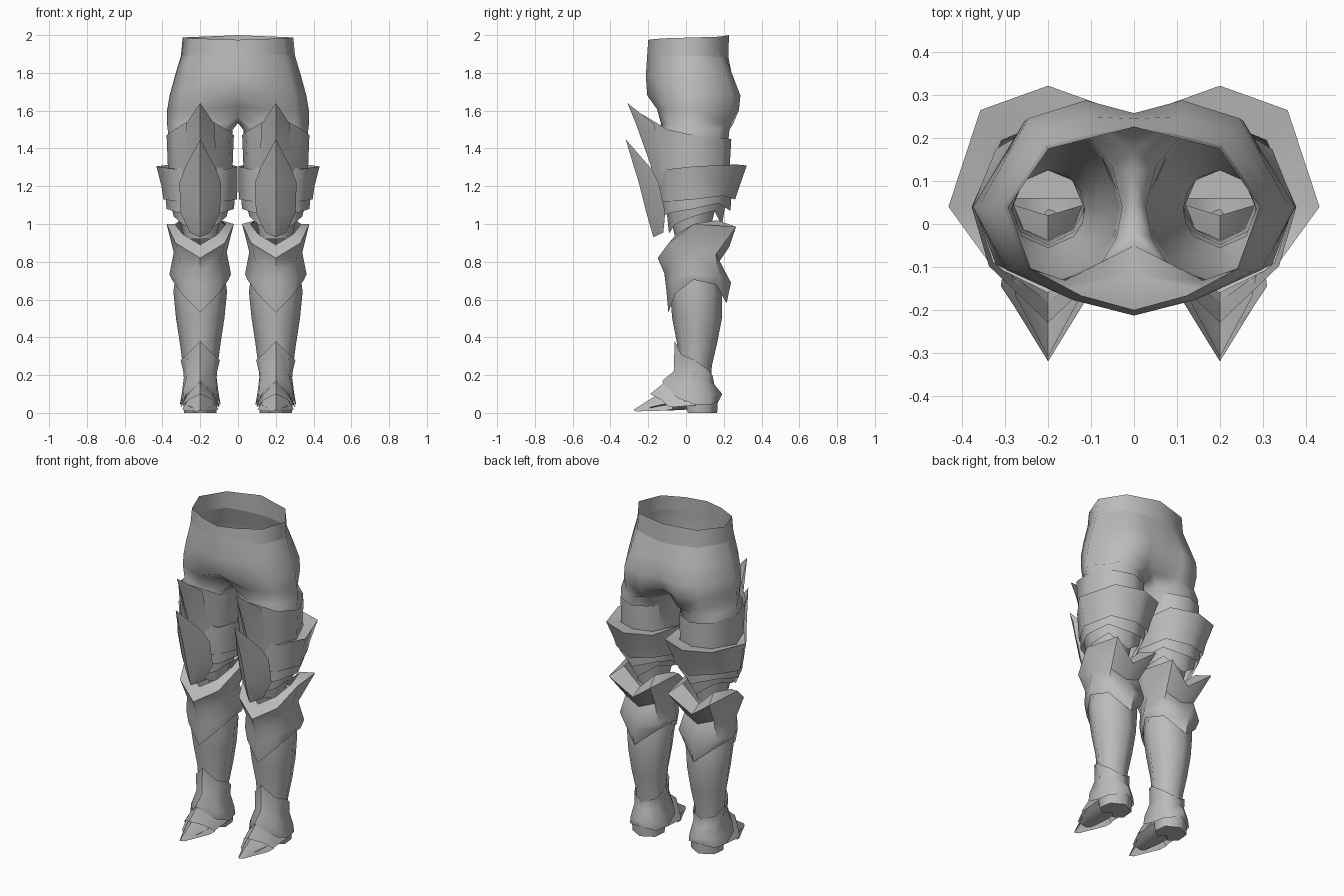
import bpy, math

steel = bpy.data.materials.new("grey_steel")
steel.diffuse_color = (0.5, 0.5, 0.5, 1)


def make(name, verts, faces, angle=60):
    """Right-side part, mirrored to the left."""
    me = bpy.data.meshes.new(name)
    me.from_pydata(verts, [], faces)
    me.materials.append(steel)
    ob = bpy.data.objects.new(name, me)
    bpy.context.collection.objects.link(ob)
    m = ob.modifiers.new("mirror", 'MIRROR')
    m.merge_threshold = 0.002
    bpy.ops.object.select_all(action='DESELECT')
    ob.select_set(True)
    bpy.context.view_layer.objects.active = ob
    bpy.ops.object.shade_smooth_by_angle(angle=math.radians(angle))
    return ob


def bridge(rings, closed=True):
    n = len(rings[0])
    faces = []
    for k in range(len(rings) - 1):
        a, b = k * n, (k + 1) * n
        for i in range(n if closed else n - 1):
            j = (i + 1) % n
            faces.append((a + i, b + i, b + j, a + j))
    return [p for r in rings for p in r], faces


def five(v):
    return v if isinstance(v, tuple) else (v,) * 5


def ring(r, z, cy=0.04, back=135, cx=0.2):
    """Eight-sided ring; r and z are given front, front-side, side, back-side, back."""
    r, z, pts = five(r), five(z), []
    angles = (0, 45, 90, back, 180, 360 - back, 270, 315)
    for i, deg in enumerate(angles):
        k, a = min(i, 8 - i), math.radians(deg)
        pts.append((max(0.003, cx + r[k] * math.sin(a)), cy - r[k] * math.cos(a), z[k]))
    return pts


def shell(name, *rings, angle=60):
    return make(name, *bridge(list(rings)), angle)


def plate(name, rows):
    """Ridged front plate: rows of z, half width, ridge y, edge y."""
    grid = []
    for z, w, yr, ye in rows:
        grid.append([(0.2 + s * w, yr + (ye - yr) * abs(s) ** 1.3, z) for s in (-1, -0.5, 0, 0.5, 1)])
    return make(name, *bridge(grid, False))


# Hips and thighs: half outline down to the crotch, then a closed ring per leg
FX = (0, 0.42, 0.82, 1, 0.68, 0.31, 0)
FY = (-1, -0.86, -0.6, 0, 0.83, 1, 1)


def hip(w, yf, yb, zf, zb, groove=0.0):
    pts = []
    for i in range(7):
        y = 0.04 + (FY[i] * (0.04 - yf) if i < 3 else FY[i] * (yb - 0.04))
        if i == 6:
            y -= groove
        pts.append((FX[i] * w, y, zf + (zb - zf) * i / 6))
    return pts


band_low = hip(0.302, -0.205, 0.21, 1.9, 1.88, -0.015)
make("waistband", *bridge([hip(0.293, -0.2, 0.203, 1.975, 2.0, -0.024), band_low], False))

levels = [band_low,
          hip(0.335, -0.213, 0.25, 1.78, 1.78, 0.005),
          hip(0.362, -0.205, 0.288, 1.68, 1.68, 0.03),
          hip(0.375, -0.185, 0.28, 1.61, 1.6, 0.05)]
levels[3][0] = (0, -0.12, 1.62)
crotch = hip(0.376, -0.16, 0.25, 1.53, 1.53)
crotch[0] = (0, -0.05, 1.57)
crotch[6] = (0, 0.17, 1.555)
crotch += [(0, 0.12, 1.54), (0, 0.04, 1.535), (0, -0.02, 1.54)]
verts, faces = bridge(levels + [crotch[:7]], False)
verts += crotch[7:]
base = 28                                   # first vertex of the crotch ring
ANG = (-45, 0, 45, 90, 135, 180, 215, 240, 270, 292)
legs = [(1.5, 0.172, 0.19, 0.04), (1.35, 0.165, 0.175, 0.04), (1.2, 0.14, 0.15, 0.035),
        (1.02, 0.105, 0.11, 0.03), (0.92, 0.085, 0.09, 0.035)]
for z, rx, ry, cy in legs:
    start = len(verts)
    for a in ANG:
        t = math.radians(a)
        verts.append((0.2 + rx * math.sin(t), cy - ry * math.cos(t), z))
    faces += [(base + i, start + i, start + (i + 1) % 10, base + (i + 1) % 10) for i in range(10)]
    base = start
make("hips_and_thighs", verts, faces, 75)

# Upper thigh guard with tall front peak
shell("upper_thigh_band",
      ring((0.27, 0.195, 0.178, 0.19, 0.2), (1.58, 1.5, 1.47, 1.455, 1.45), back=145),
      ring((0.22, 0.18, 0.17, 0.185, 0.19), (1.27, 1.27, 1.27, 1.28, 1.28), back=145))
plate("upper_thigh_peak", [(1.64, 0.0, -0.31, -0.31), (1.53, 0.075, -0.265, -0.17),
                           (1.32, 0.085, -0.19, -0.12), (1.2, 0.09, -0.16, -0.1)])

# Flared thigh guard, two lower tiers and pointed front plate
shell("flared_thigh_guard",
      ring((0.18, 0.17, 0.17, 0.19, 0.19), (1.31, 1.29, 1.285, 1.3, 1.3), back=145),
      ring((0.2, 0.19, 0.232, 0.275, 0.282), (1.33, 1.29, 1.305, 1.315, 1.31), back=145),
      ring((0.2, 0.185, 0.205, 0.225, 0.24), (1.2, 1.2, 1.2, 1.2, 1.19), back=142),
      ring((0.19, 0.18, 0.195, 0.21, 0.22), (1.12, 1.12, 1.13, 1.15, 1.13), back=140))
shell("middle_thigh_tier",
      ring((0.18, 0.178, 0.19, 0.195, 0.205), 1.2),
      ring((0.17, 0.17, 0.178, 0.185, 0.195), (1.04, 1.06, 1.08, 1.11, 1.07)))
shell("lower_thigh_tier",
      ring((0.15, 0.16, 0.165, 0.17, 0.175), 1.14),
      ring((0.13, 0.135, 0.14, 0.155, 0.15), (0.95, 1.0, 1.04, 1.07, 0.99)))
plate("pointed_thigh_plate", [(1.45, 0.0, -0.32, -0.32), (1.3, 0.08, -0.275, -0.19),
                              (1.22, 0.11, -0.25, -0.145), (1.06, 0.105, -0.21, -0.11),
                              (0.955, 0.055, -0.18, -0.12), (0.93, 0.0, -0.172, -0.172)])

# Knee guard: winged cuff and flared lower rim
shell("knee_cuff",
      ring((0.13, 0.13, 0.135, 0.165, 0.12), (0.89, 0.945, 1.0, 1.02, 0.92), back=140),
      ring((0.19, 0.185, 0.178, 0.265, 0.19), (0.82, 0.9, 1.0, 0.985, 0.88), back=148),
      ring((0.155, 0.145, 0.14, 0.155, 0.135), (0.74, 0.79, 0.85, 0.84, 0.8), back=140),
      ring((0.145, 0.15, 0.163, 0.185, 0.198), (0.66, 0.71, 0.735, 0.73, 0.69)),
      ring((0.133, 0.137, 0.15, 0.165, 0.175), (0.53, 0.63, 0.705, 0.68, 0.58)), angle=50)

# Shin
shell("shin",
      ring(0.125, 0.78),
      ring((0.135, 0.135, 0.142, 0.14, 0.14), 0.64, 0.05),
      ring((0.128, 0.12, 0.128, 0.128, 0.135), 0.5, 0.055),
      ring((0.1, 0.095, 0.108, 0.11, 0.113), 0.37, 0.052),
      ring((0.085, 0.082, 0.092, 0.09, 0.092), 0.25, 0.045),
      ring(0.08, 0.1, 0.045), angle=75)

# Ankle guard flaring over the foot
shell("ankle_guard",
      ring((0.105, 0.098, 0.104, 0.1, 0.095), (0.38, 0.31, 0.28, 0.23, 0.2), 0.045),
      ring((0.11, 0.095, 0.085, 0.098, 0.105), (0.22, 0.21, 0.2, 0.17, 0.15), 0.045),
      ring((0.165, 0.125, 0.098, 0.12, 0.147), (0.175, 0.13, 0.1, 0.09, 0.1), 0.045),
      ring((0.17, 0.13, 0.108, 0.125, 0.13), (0.165, 0.08, 0.045, 0.045, 0.065), 0.045))


def arch(y, w, h, low, sweep=0.03):
    """Arched cross-section of the foot; the sides sweep backwards."""
    return [(0.2 + s * w, y + sweep * abs(s), low + (h - low) * (1 - abs(s) ** 1.6))
            for s in (-1, -0.6, 0, 0.6, 1)]


# Overlapping foot plates
make("instep_plate", *bridge([arch(0.02, 0.1, 0.19, 0.04), arch(-0.11, 0.1, 0.165, 0.03),
                              arch(-0.19, 0.105, 0.1, 0.03, 0.1)], False))
make("toe_plate", *bridge([arch(-0.1, 0.095, 0.13, 0.02), arch(-0.17, 0.085, 0.085, 0.012, 0.06),
                           arch(-0.28, 0.015, 0.015, 0.008, 0.02)], False))
# Rounded sole and heel
make("sole", *bridge([arch(-0.19, 0.05, 0.015, 0.03, 0), arch(-0.1, 0.085, 0.012, 0.05, 0),
                      arch(0.06, 0.09, 0.02, 0.07, 0)], False))
heel = [ring((0.05, 0.08, 0.095, 0.115, 0.125), 0.085, 0.045),
        ring((0.0, 0.05, 0.085, 0.11, 0.12), 0.0, 0.045)]
hv, hf = bridge(heel)
make("heel", hv, hf + [tuple(range(8, 16))])
